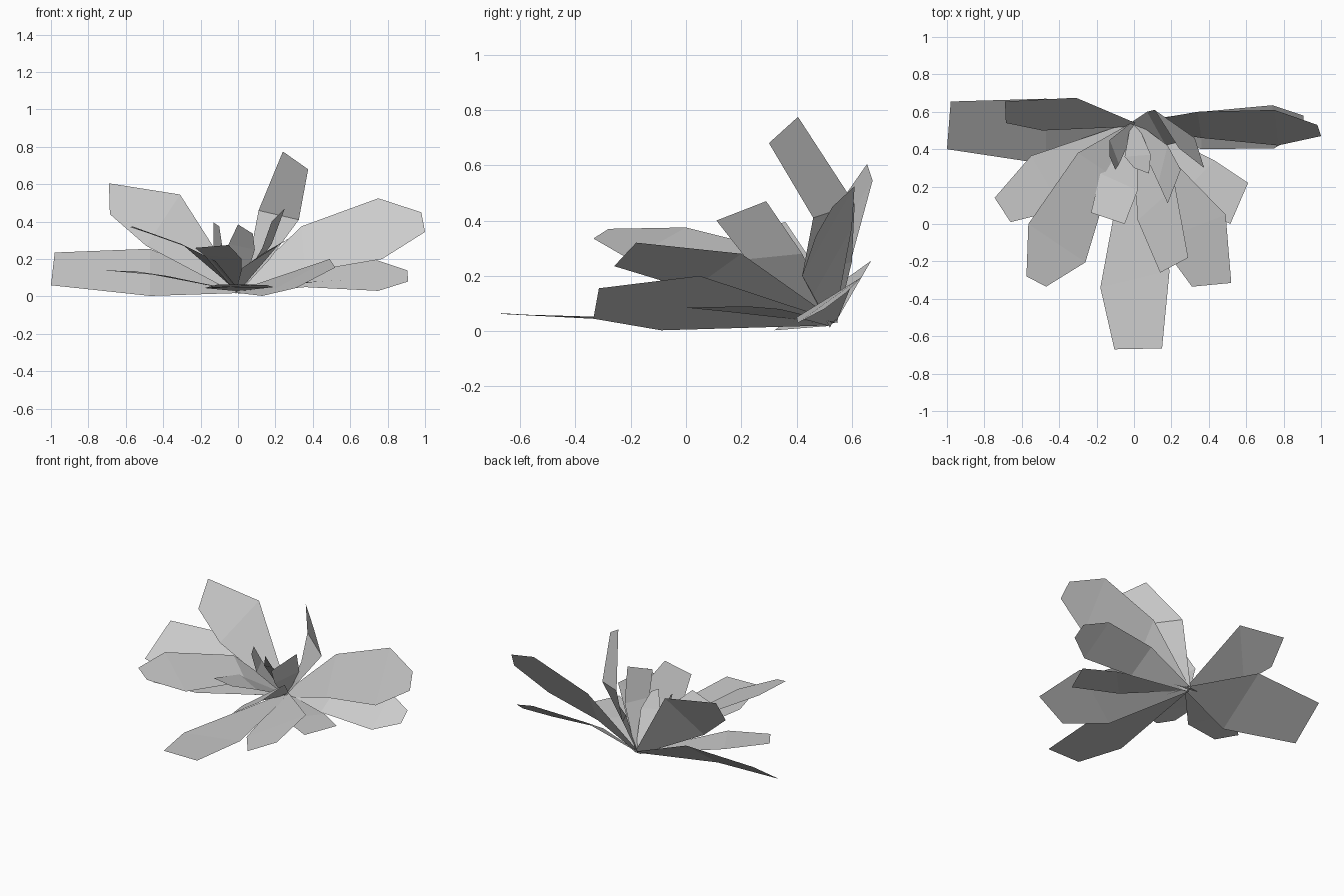
import bpy
from mathutils import Vector

ROOT = Vector((0.0, 0.53, 0.03))


def leaf(name, rail_a, rail_b, base=0.02):
    """Low-poly leaf: a flat-faced strip between two edge rails, narrowing to the root."""
    a = [Vector(p) for p in rail_a]
    b = [Vector(p) for p in rail_b]
    side = (a[0] - b[0]).normalized() * base
    a.insert(0, ROOT + side)
    b.insert(0, ROOT - side)
    n = len(a)
    up = sum(((a[i + 1] - a[i]).cross(b[i] - a[i]) for i in range(n - 1)), Vector()).z
    faces = []
    for i in range(n - 1):
        f = (i, i + 1, n + i + 1, n + i)
        faces.append(f if up >= 0 else f[::-1])
    mesh = bpy.data.meshes.new(name)
    mesh.from_pydata([tuple(v) for v in a + b], [], faces)
    if up < 0:
        mesh.validate()
    ob = bpy.data.objects.new(name, mesh)
    bpy.context.collection.objects.link(ob)
    return ob


# side leaves, left
leaf("left_low_leaf", [(-.47, .67, .255), (-.98, .655, .235)],
     [(-.47, .32, .003), (-1.0, .40, .06)])
leaf("left_high_leaf", [(-.31, .675, .545), (-.69, .655, .605)],
     [(-.49, .50, .27), (-.685, .54, .44)])

# side leaves, right
leaf("right_high_leaf", [(.34, .60, .375), (.75, .61, .525), (.98, .53, .45)],
     [(.36, .46, .13), (.77, .42, .20), (1.0, .47, .345)])
leaf("right_low_leaf", [(.36, .60, .17), (.74, .635, .195), (.905, .58, .14)],
     [(.36, .40, .05), (.75, .405, .03), (.91, .50, .08)])

# low leaves spreading to the front
leaf("front_leaf", [(-.18, -.34, .045), (-.105, -.67, .065)],
     [(.19, -.25, .05), (.15, -.665, .062)])
leaf("front_left_low_leaf", [(-.55, .365, .135), (-.745, .14, .14)],
     [(-.38, .08, .11), (-.66, .01, .135)])
leaf("front_left_high_leaf", [(-.30, .38, .28), (-.565, 0, .375), (-.575, -.28, .37)],
     [(-.12, .26, .19), (-.26, -.205, .26), (-.47, -.335, .335)])
leaf("front_right_low_leaf", [(.43, .34, .08), (.61, .22, .09)],
     [(.25, .15, .07), (.515, 0, .085)])
leaf("front_right_leaf", [(.49, .05, .20), (.52, -.315, .155)],
     [(.13, -.09, .003), (.31, -.335, .045)])
leaf("front_middle_leaf", [(.22, .20, .28), (.29, -.18, .32)],
     [(.02, .02, .15), (.14, -.26, .235)])

# upright leaves in the heart
leaf("tall_back_leaf", [(.07, .60, .25), (.11, .61, .46), (.24, .405, .775)],
     [(.17, .42, .20), (.325, .46, .41), (.375, .30, .68)])
leaf("inner_right_leaf", [(.18, .42, .28), (.25, .29, .47)],
     [(.13, .22, .26), (.18, .11, .40)])
leaf("inner_front_leaf", [(-.18, .27, .22), (-.23, .06, .26)],
     [(.02, .18, .20), (-.05, 0, .275)])
leaf("inner_centre_leaf", [(-.05, .36, .28), (0, .30, .385)],
     [(.09, .37, .25), (.08, .27, .335)])
leaf("inner_left_leaf", [(-.13, .45, .26), (-.13, .36, .395)],
     [(-.08, .32, .24), (-.10, .29, .375)])
